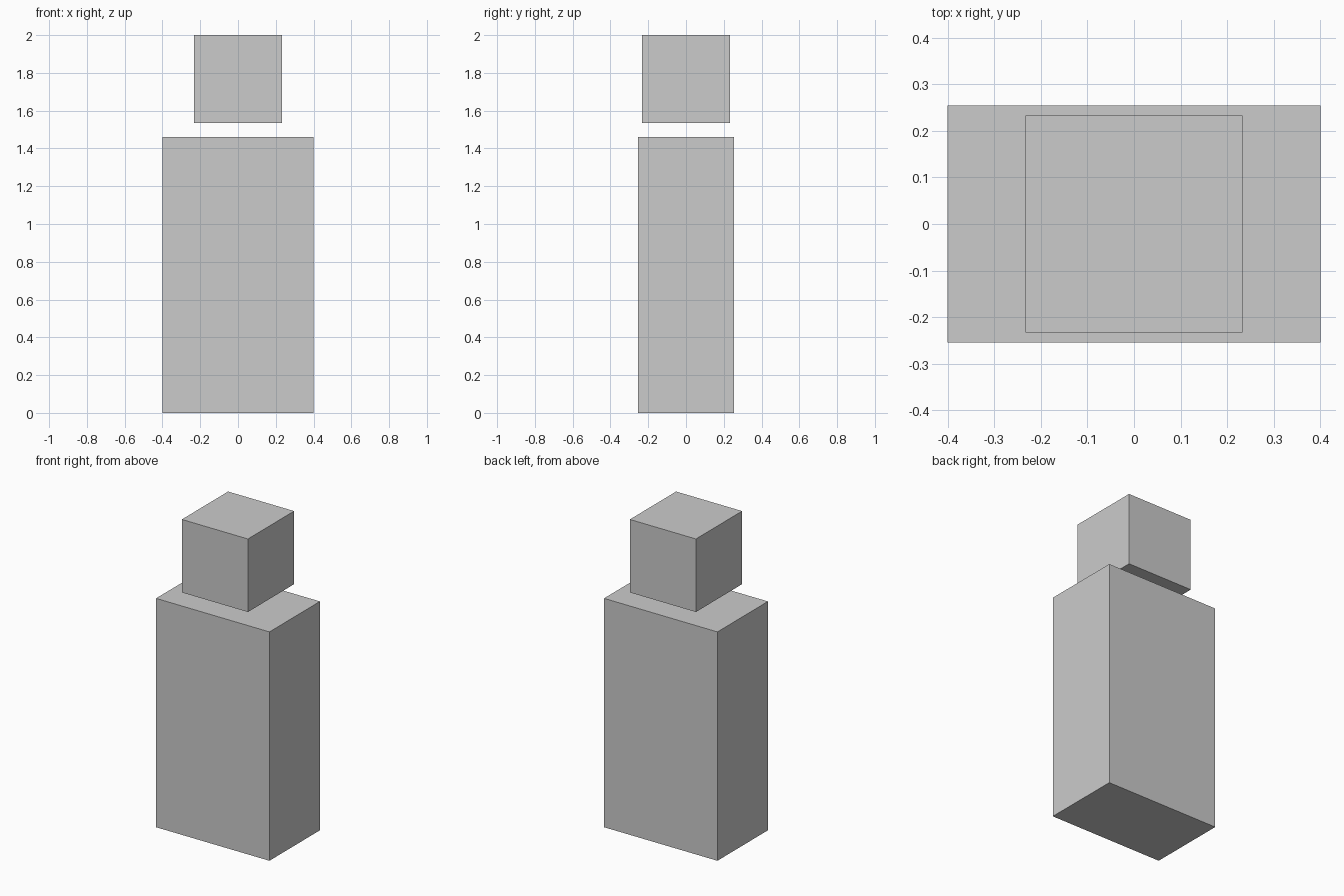
import bpy

if "Cube" in bpy.data.objects:
    bpy.data.objects.remove(bpy.data.objects["Cube"])


def box(name, size, bottom):
    """Axis-aligned box centred on x = y = 0, resting at height bottom."""
    bpy.ops.mesh.primitive_cube_add(size=1, location=(0, 0, bottom + size[2] / 2))
    obj = bpy.context.object
    obj.name = name
    obj.scale = size
    bpy.ops.object.transform_apply(location=False, rotation=False, scale=True)
    return obj


# Tall lower block
box("body", (0.80, 0.509, 1.46), 0.0)

# Cube floating above the body
box("head", (0.466, 0.466, 0.466), 1.534)
